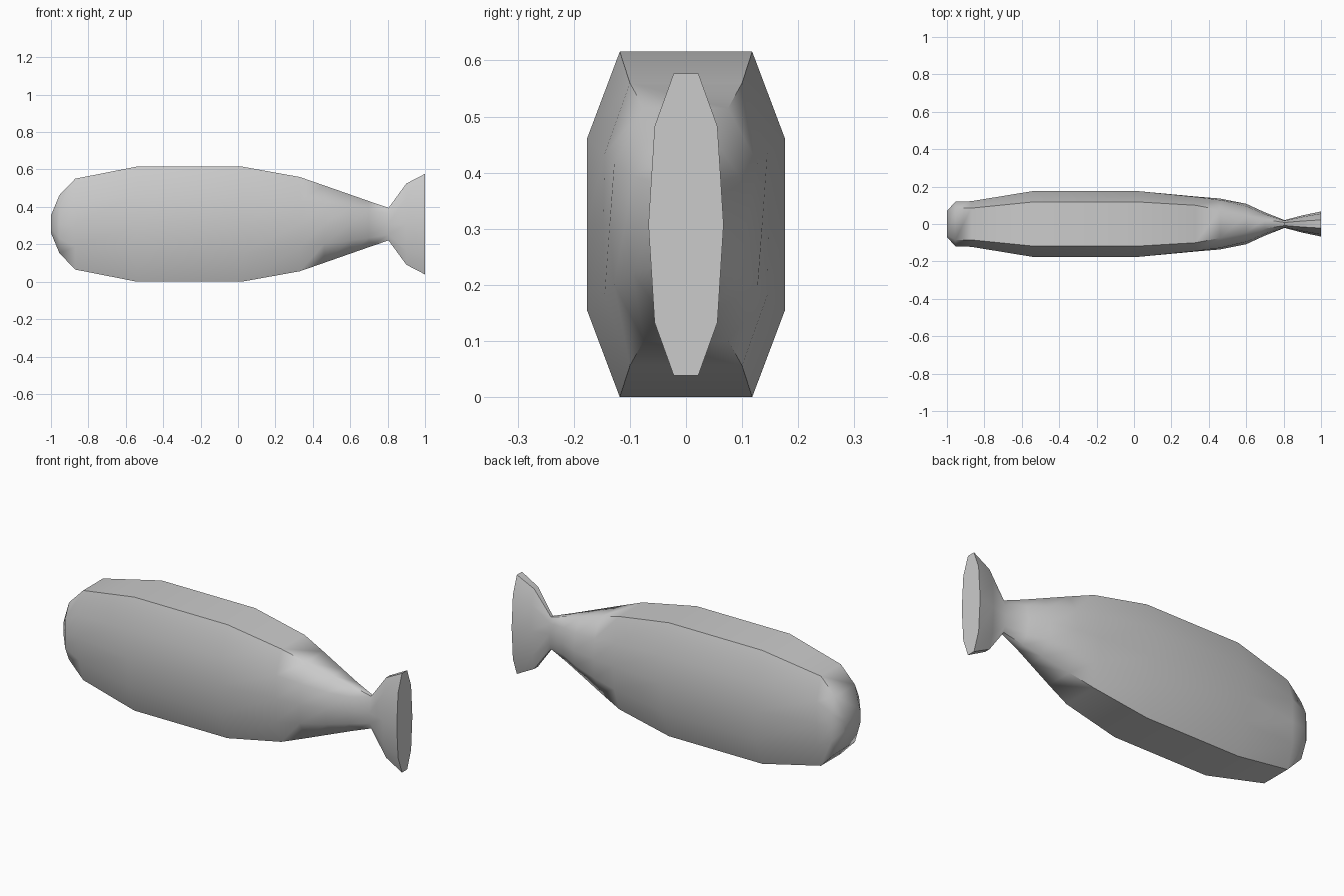
import bpy, bmesh, math

if "Cube" in bpy.data.objects:
    bpy.data.objects.remove(bpy.data.objects["Cube"])

CZ = 0.3078
# x, half height, top half width, shoulder half width, middle half width, shoulder height ratio
stations = [
    (-1.00, 0.047, 0.060, 0.070, 0.070, 0.5),
    (-0.955, 0.155, 0.085, 0.119, 0.119, 0.5),
    (-0.87, 0.243, 0.085, 0.122, 0.122, 0.5),
    (-0.54, 0.3078, 0.118, 0.176, 0.176, 0.5),
    (0.02, 0.3078, 0.118, 0.176, 0.176, 0.5),
    (0.33, 0.252, 0.100, 0.145, 0.147, 0.5),
    (0.46, 0.207, 0.075, 0.128, 0.136, 0.52),
    (0.60, 0.158, 0.045, 0.095, 0.108, 0.55),
    (0.70, 0.123, 0.024, 0.052, 0.062, 0.6),
    (0.805, 0.087, 0.008, 0.018, 0.021, 0.65),
    (0.90, 0.217, 0.016, 0.038, 0.046, 0.65),
    (1.00, 0.269, 0.022, 0.056, 0.067, 0.65),
]


def ring(bm, x, h, top, shoulder, middle, ratio):
    right = [(top, h), (shoulder, h * ratio), (middle, 0),
             (shoulder, -h * ratio), (top, -h)]
    left = [(-y, z) for y, z in reversed(right)]
    return [bm.verts.new((x, y, CZ + z)) for y, z in right + left]


# Fish body and flared tail, lofted through ten-sided sections
bm = bmesh.new()
rings = [ring(bm, *s) for s in stations]
for a, b in zip(rings, rings[1:]):
    for i in range(10):
        j = (i + 1) % 10
        bm.faces.new((a[i], a[j], b[j], b[i]))
bm.faces.new(rings[0])
bm.faces.new(rings[-1])
bmesh.ops.recalc_face_normals(bm, faces=bm.faces)

mesh = bpy.data.meshes.new("fish_body")
bm.to_mesh(mesh)
bm.free()
fish = bpy.data.objects.new("fish_body", mesh)
bpy.context.collection.objects.link(fish)
bpy.context.view_layer.objects.active = fish
fish.select_set(True)
bpy.ops.object.shade_smooth_by_angle(angle=math.radians(60))
